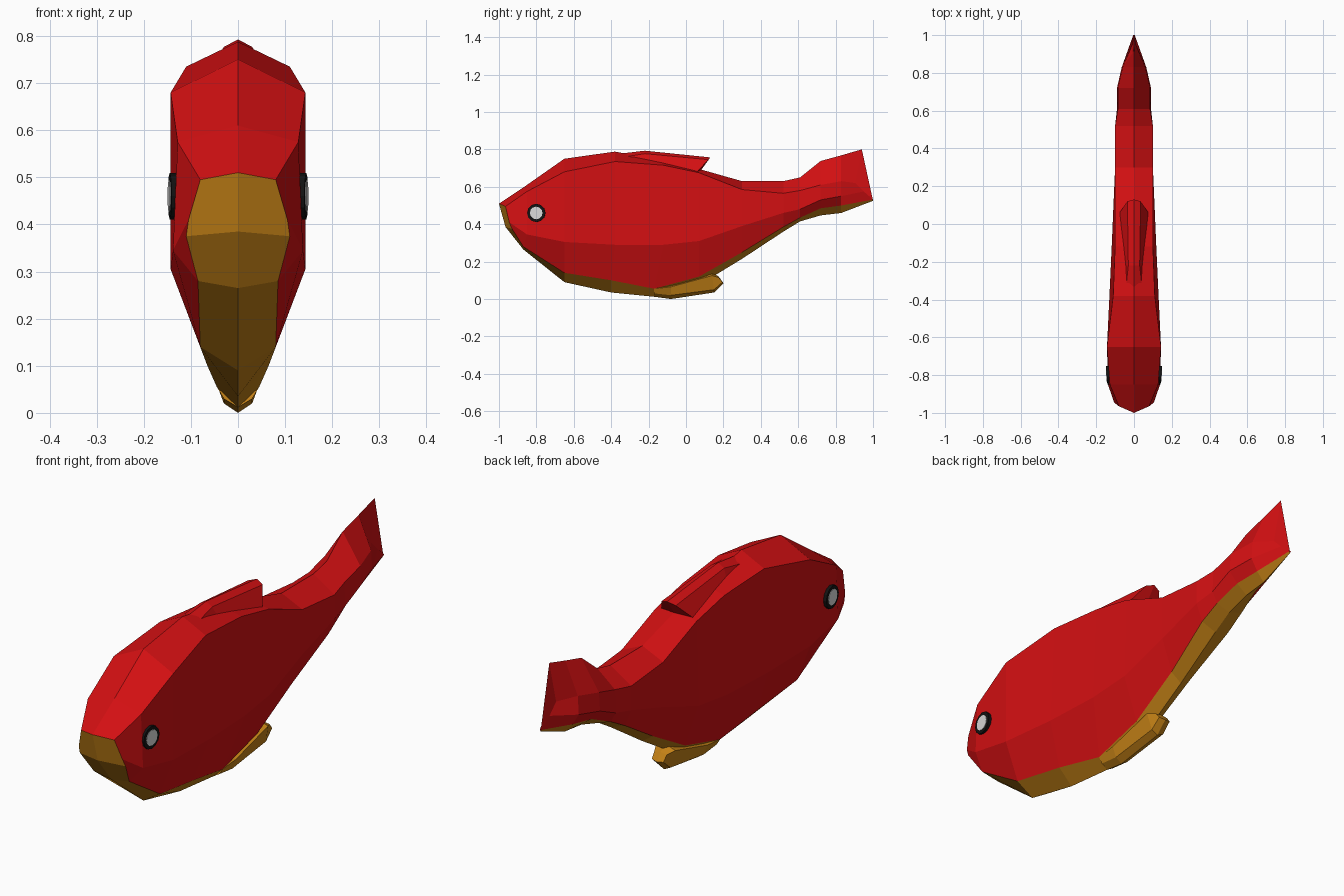
import bpy, bmesh, math

if "Cube" in bpy.data.objects:
    bpy.data.objects.remove(bpy.data.objects["Cube"])


def material(name, rgb):
    m = bpy.data.materials.new(name)
    m.diffuse_color = (*rgb, 1)
    m.use_nodes = True
    m.node_tree.nodes["Principled BSDF"].inputs["Base Color"].default_value = m.diffuse_color
    return m


RED = material("red", (0.65, 0.005, 0.006))
ORANGE = material("orange", (0.55, 0.22, 0.008))
BLACK = material("black", (0.006, 0.006, 0.006))
WHITE = material("pale grey", (0.7, 0.7, 0.7))


def loft(name, stations, mats, belly=False):
    """Skin half sections (x, y, z), mirror in x, cap both ends.
    With belly=True the last strip and the front cap take the second material."""
    bm = bmesh.new()
    for s in (1, -1):
        rings = [[bm.verts.new((s * x, y, z)) for x, y, z in st] for st in stations]
        n = len(rings[0])
        for a, b in zip(rings, rings[1:]):
            for i in range(n - 1):
                f = bm.faces.new((a[i], a[i + 1], b[i + 1], b[i]))
                f.material_index = int(belly and i == n - 2)
        bm.faces.new(rings[0]).material_index = int(belly)
        bm.faces.new(rings[-1])
    bmesh.ops.remove_doubles(bm, verts=bm.verts, dist=0.0005)
    bmesh.ops.recalc_face_normals(bm, faces=bm.faces)
    me = bpy.data.meshes.new(name)
    bm.to_mesh(me)
    bm.free()
    for m in mats:
        me.materials.append(m)
    ob = bpy.data.objects.new(name, me)
    bpy.context.collection.objects.link(ob)
    return ob


# Body and tail: ridge, shoulder, low side, belly edge, belly centre
def ring(y, ridge, sw, sz, lw, lz, ew, ez, bottom, yb=None):
    yb = y if yb is None else yb
    return [(0, y, ridge), (sw, y, sz), (lw, y, lz), (ew, yb, ez), (0, yb, bottom)]


body = [
    [(0, -1, .51), (.08, -.965, .495), (.105, -.945, .41), (.11, -.93, .375), (0, -.965, .385)],
    ring(-.85, .61, .128, .575, .138, .345, .085, .28, .265, -.87),
    ring(-.65, .75, .143, .68, .143, .305, .08, .14, .09),
    ring(-.38, .788, .11, .735, .13, .29, .065, .10, .035, -.4),
    ring(-.12, .74, .10, .715, .118, .29, .045, .055, .012, -.17),
    ring(.07, .695, .10, .675, .11, .31, .045, .12, .075),
    ring(.30, .63, .10, .585, .10, .39, .05, .25, .215),
    ring(.52, .63, .10, .565, .10, .46, .07, .385, .36),
    ring(.61, .65, .085, .58, .09, .48, .065, .435, .415),
    ring(.72, .738, .085, .61, .09, .53, .05, .485, .447),
    ring(.83, .768, .06, .63, .065, .55, .035, .50, .46),
    [(0, .94, .80), (.008, .905, .62), (.008, .95, .575), (.004, 1, .532), (0, 1, .525)],
]
loft("fish_body", body, [RED, ORANGE], belly=True)

# Back fin: swept wedge with a notched rear
loft("back_fin", [
    [(0, -.37, .775), (.045, -.36, .755), (.05, -.35, .73), (0, -.35, .70)],
    [(0, -.22, .793), (.03, -.22, .777), (.065, -.2, .70), (0, -.2, .66)],
    [(0, .13, .757), (.035, .12, .745), (.08, .055, .675), (0, .06, .66)],
], [RED])

# Belly fin: bulges below the belly with a hooked rear
loft("belly_fin", [
    [(0, -.17, .012), (.03, -.17, .03), (.045, -.17, .055), (0, -.15, .08)],
    [(0, -.08, 0), (.03, -.08, .02), (.047, -.08, .065), (0, -.08, .09)],
    [(0, .15, .035), (.03, .15, .05), (.047, .14, .125), (0, .14, .14)],
    [(0, .20, .085), (.028, .195, .09), (.03, .175, .115), (0, .175, .12)],
], [ORANGE])


# Eyes: black rim with a pale disc on top
def disc(name, side, radius, depth, mat):
    bpy.ops.mesh.primitive_cylinder_add(
        vertices=12, radius=radius, depth=depth, location=(side * .135, -.8, .46),
        rotation=(0, math.pi / 2, -side * .08))
    ob = bpy.context.object
    ob.name = name
    ob.data.materials.append(mat)


for side, label in ((1, "right"), (-1, "left")):
    disc("eye_rim_" + label, side, .049, .02, BLACK)
    disc("eye_" + label, side, .034, .024, WHITE)
